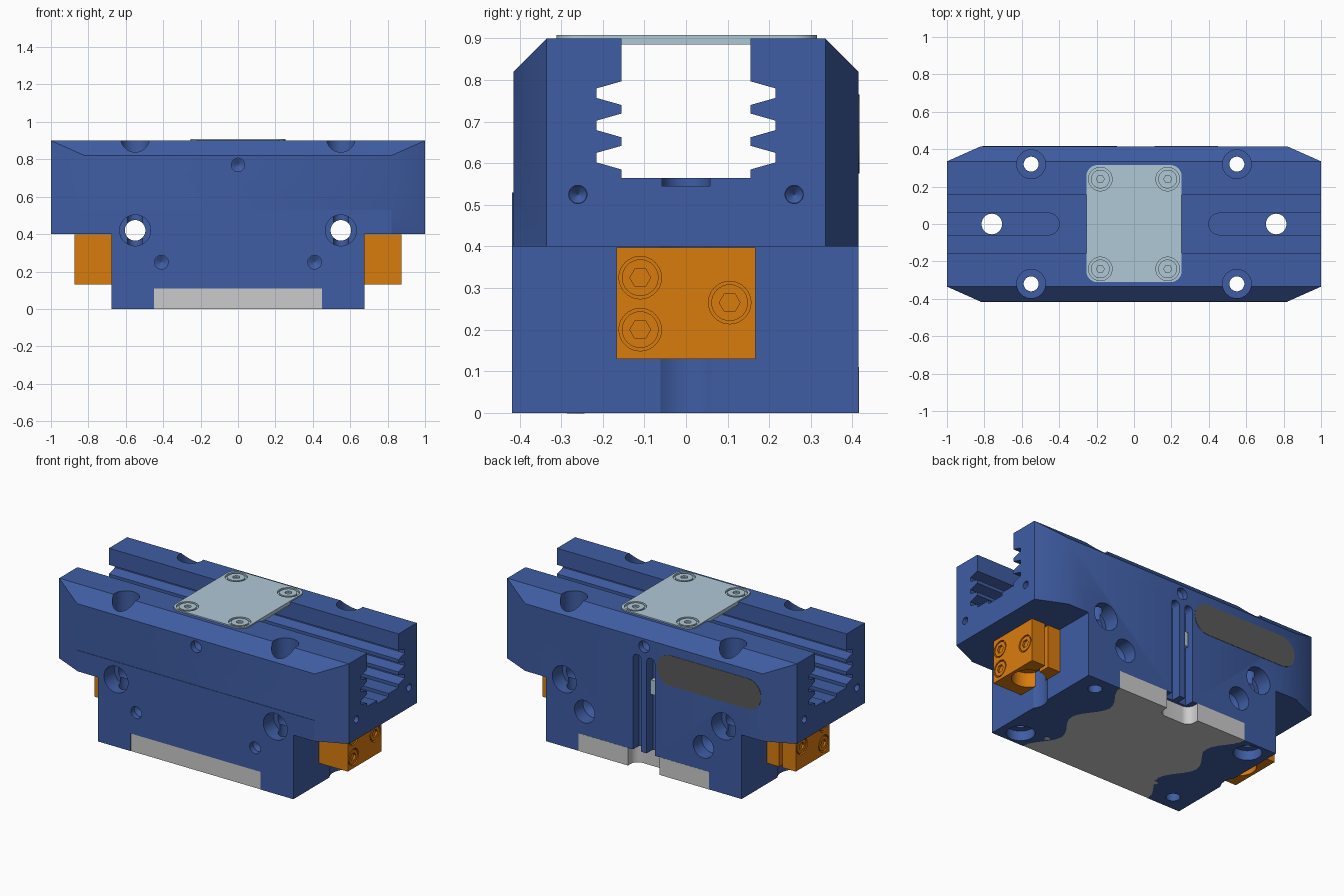
import bpy, bmesh
from math import sin, cos, pi

if "Cube" in bpy.data.objects:
    bpy.data.objects.remove(bpy.data.objects["Cube"])


def material(name, rgb):
    m = bpy.data.materials.new(name)
    m.diffuse_color = (*rgb, 1)
    m.use_nodes = True
    m.node_tree.nodes["Principled BSDF"].inputs["Base Color"].default_value = m.diffuse_color
    return m


BLUE = material("blue", (0.05, 0.11, 0.37))
ORANGE = material("orange", (0.70, 0.20, 0.004))
PALE = material("pale_blue", (0.43, 0.58, 0.67))
DARK = material("dark_grey", (0.10, 0.10, 0.10))


def circle(cx, cy, r, n=40):
    return [(cx + r * cos(2 * pi * i / n), cy + r * sin(2 * pi * i / n)) for i in range(n)]


def rect(x0, y0, x1, y1):
    return [(x0, y0), (x1, y0), (x1, y1), (x0, y1)]


def rounded(cx, cy, w, h, r, n=10):
    pts = []
    for k, (sx, sy) in enumerate([(1, 1), (-1, 1), (-1, -1), (1, -1)]):
        for i in range(n + 1):
            a = pi / 2 * (k + i / n)
            pts.append((cx + sx * (w / 2 - r) + r * cos(a), cy + sy * (h / 2 - r) + r * sin(a)))
    return pts


def prism(axis, pts, a, b, name="cutter", mat=None, end=1.0):
    """Extrude a 2D outline along an axis from a to b; end scales the far outline."""
    mx = sum(p[0] for p in pts) / len(pts)
    my = sum(p[1] for p in pts) / len(pts)

    def place(u, v, w):
        return {"x": (w, u, v), "y": (u, w, v), "z": (u, v, w)}[axis]

    bm = bmesh.new()
    lo = [bm.verts.new(place(u, v, a)) for u, v in pts]
    hi = [bm.verts.new(place(mx + (u - mx) * end, my + (v - my) * end, b)) for u, v in pts]
    n = len(pts)
    bm.faces.new(lo)
    bm.faces.new(hi)
    for i in range(n):
        bm.faces.new((lo[i], lo[(i + 1) % n], hi[(i + 1) % n], hi[i]))
    bmesh.ops.remove_doubles(bm, verts=bm.verts, dist=1e-5)
    bmesh.ops.recalc_face_normals(bm, faces=bm.faces)
    me = bpy.data.meshes.new(name)
    bm.to_mesh(me)
    bm.free()
    ob = bpy.data.objects.new(name, me)
    bpy.context.collection.objects.link(ob)
    if mat:
        me.materials.append(mat)
    return ob


def activate(ob):
    bpy.ops.object.select_all(action="DESELECT")
    ob.select_set(True)
    bpy.context.view_layer.objects.active = ob


def cut(target, *args, **kw):
    """Subtract a prism from the target."""
    c = prism(*args, **kw)
    m = target.modifiers.new("cut", "BOOLEAN")
    m.operation, m.solver, m.object = "DIFFERENCE", "EXACT", c
    activate(target)
    bpy.ops.object.modifier_apply(modifier=m.name)
    bpy.data.objects.remove(c)


def dimple(target, axis, u, v, r, face, inward):
    """Blind drilled hole with a conical bottom."""
    mid = face + 0.035 * inward
    cut(target, axis, circle(u, v, r, 28), face - 0.02 * inward, mid)
    cut(target, axis, circle(u, v, r, 28), mid - 0.001 * inward, mid + 0.02 * inward, end=0.05)


def screw(name, axis, u, v, r, base, top, hexr, mat):
    s = prism(axis, circle(u, v, r, 32), base, top, name, mat)
    d = (top - base) * 0.7
    cut(s, axis, circle(u, v, hexr, 6), top - d, top + d)


# body section: toothed channel between two chamfered walls
half = [(0.155, 0.565)]
for z in (0.585, 0.663 - 0.0005, 0.740):
    half += [(0.155, z), (0.215, z + 0.017), (0.215, z + 0.04), (0.155, z + 0.057)]
half += [(0.155, 0.9), (0.335, 0.9), (0.415, 0.82), (0.415, 0)]
left = [(-y, z) for y, z in half[:-1]] + [(-0.415, 0.53), (-0.418, 0.53), (-0.418, 0)]
body = prism("x", half + left[::-1], -1, 1, "body", BLUE)

for s in (1, -1):
    # step under the overhang, bevelled end corners
    cut(body, "x", rect(-0.6, -0.1, 0.6, 0.4), s * 0.675, s * 1.2)
    for t in (1, -1):
        cut(body, "z", [(s * 0.82, t * 0.415), (s * 1.09, t * 0.295), (s * 1.09, t * 0.6),
                        (s * 0.82, t * 0.6)], 0.3, 1.0)
    # slot and hole in the channel floor, relief in the lower block
    cut(body, "z", rounded(s * 0.8, 0, 0.8, 0.116, 0.057), 0.545, 0.7)
    cut(body, "z", circle(s * 0.76, 0, 0.055), 0.3, 0.6)
    cut(body, "z", circle(s * 0.76, 0, 0.105), -0.1, 0.4)
    # cross holes with counterbores
    cut(body, "y", circle(s * 0.55, 0.42, 0.055), -0.6, 0.6)
    for t in (1, -1):
        cut(body, "y", circle(s * 0.55, 0.42, 0.083), t * 0.315, t * 0.6)
        # vertical mounting holes
        cut(body, "z", circle(s * 0.55, t * 0.32, 0.077), 0.74, 1.0)
        cut(body, "z", circle(s * 0.55, t * 0.32, 0.04), -0.1, 0.8)
        if s != t:
            cut(body, "z", circle(s * 0.55, t * 0.32, 0.08), -0.1, 0.06)
        dimple(body, "x", t * 0.26, 0.525, 0.022, s, -s)
    # front dimples and rear ports
    dimple(body, "y", s * 0.41, 0.25, 0.037, -0.418, 1)
    cut(body, "y", circle(s * 0.41, 0.255, 0.07), 0.33, 0.6)
    cut(body, "y", circle(s * 0.41, 0.255, 0.07), 0.331, 0.29, end=0.1)
    # rear sensor slots
    cut(body, "y", rounded(s * 0.047, 0.33, 0.056, 0.76, 0.027), 0.355, 0.6)
    dimple(body, "y", 0, 0.77, 0.036, s * 0.415, -s)


# bottom plate with wavy ends, set into the body
def wavy(lim, n=24):
    ys = [-lim + 2 * lim * i / n for i in range(n + 1)]
    edge = [(0.40 + 0.05 * cos(2 * pi * y / 0.415), y) for y in ys]
    return edge + [(-x, y) for x, y in reversed(edge)]


cut(body, "z", wavy(0.43), -0.1, 0.11)
plate = prism("z", wavy(0.416), 0, 0.11, "bottom_plate")
cut(plate, "z", rounded(0, 0.43, 0.22, 0.18, 0.05), -0.1, 0.2)
for s, x, y in ((1, 0.40, -0.27), (-1, -0.37, -0.26)):
    prism("z", circle(x, y, 0.016, 20), 0.002, -0.001, "plate_pin")

# side badge plate and sensor
prism("y", rounded(-0.45, 0.67, 0.72, 0.19, 0.094), 0.40, 0.417, "badge_plate", DARK)
prism("y", rect(-0.068, 0.47, -0.026, 0.56), 0.35, 0.385, "sensor", PALE)

# top cover with four recessed screws
cover = prism("z", rounded(0, 0.002, 0.51, 0.626, 0.06), 0.885, 0.908, "cover", PALE)
cut(body, "z", rounded(0, 0.002, 0.51, 0.626, 0.06), 0.885, 1.0)
for s in (1, -1):
    for t in (1, -1):
        cut(cover, "z", circle(s * 0.18, t * 0.24, 0.063), 0.895, 1.0)
        screw("cover_screw", "z", s * 0.18, t * 0.24, 0.05, 0.89, 0.907, 0.021, PALE)

# clamp blocks under each overhang
for s in (1, -1):
    clamp = prism("x", rect(-0.167, 0.13, 0.167, 0.397), s * 0.675, s * 0.875, "clamp_block", ORANGE)
    cut(clamp, "z", circle(s * 0.76, 0, 0.055), 0.0, 0.5)
    cut(clamp, "z", circle(s * 0.76, 0, 0.095), 0.0, 0.22)
    cut(clamp, "z", rect(s * 0.76, 0.04, s * 0.782, 0.3), 0.0, 0.5)
    for y, z in ((-0.11, 0.325), (-0.11, 0.2), (0.105, 0.265)):
        cut(clamp, "x", circle(y, z, 0.051), s * 0.86, s * 0.95)
        screw("clamp_screw", "x", y, z, 0.044, s * 0.855, s * 0.873, 0.025, ORANGE)

# smooth round walls, keep edges crisp
for ob in list(bpy.context.scene.objects):
    activate(ob)
    bpy.ops.object.shade_smooth_by_angle(angle=0.5)
